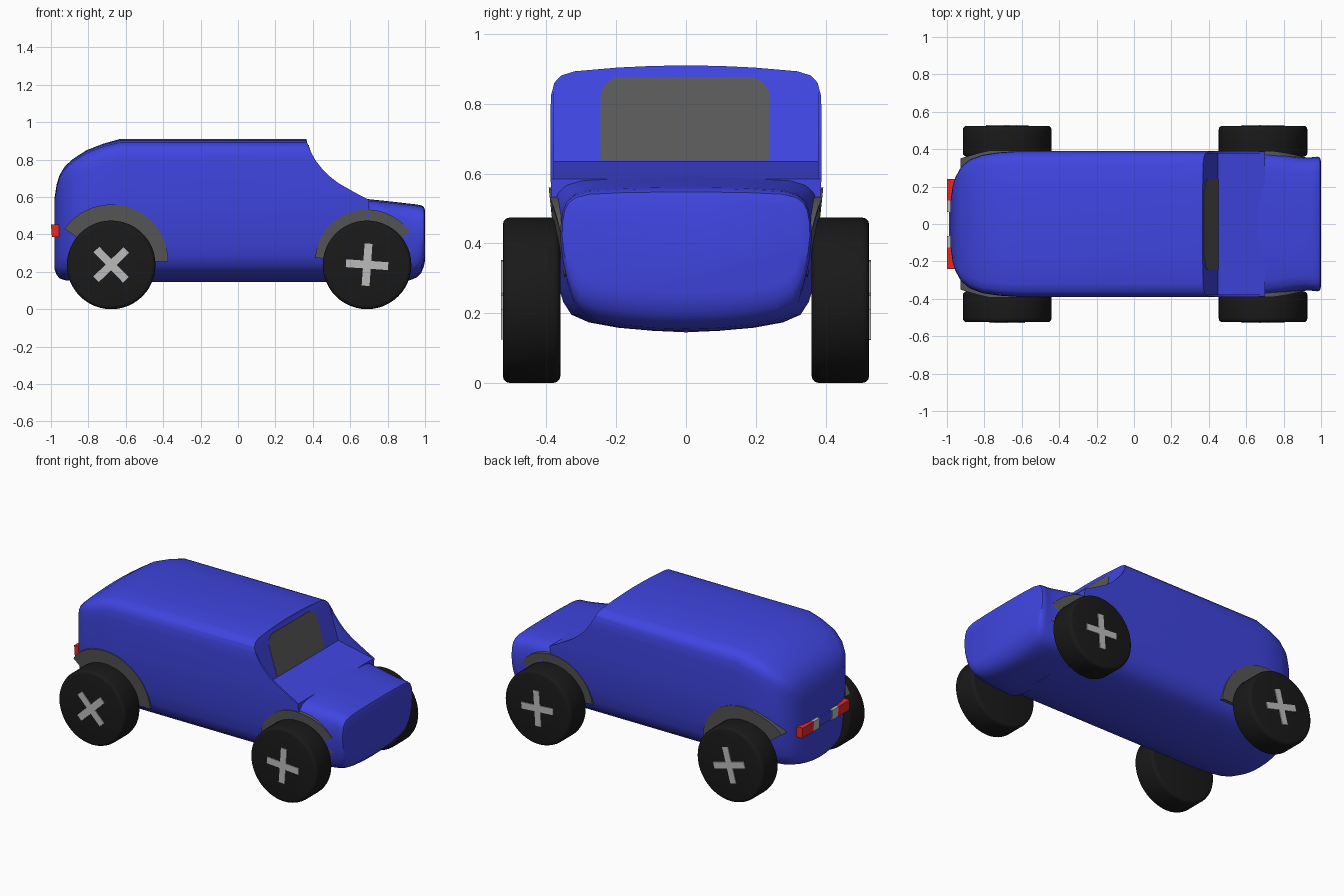
import bpy, bmesh, math
from mathutils import Matrix

if "Cube" in bpy.data.objects:
    bpy.data.objects.remove(bpy.data.objects["Cube"])


def material(name, rgb):
    m = bpy.data.materials.new(name)
    m.diffuse_color = (*rgb, 1)
    m.use_nodes = True
    m.node_tree.nodes["Principled BSDF"].inputs["Base Color"].default_value = m.diffuse_color
    return m


BLUE = material("blue_paint", (0.05, 0.06, 0.75))
BLACK = material("black_rubber", (0.01, 0.01, 0.01))
RED = material("red_lens", (0.8, 0.02, 0.02))
DARK = material("dark_grey", (0.1, 0.1, 0.1))
SILVER = material("light_grey", (0.5, 0.5, 0.5))


def finish(name, bm, mat, smooth=None):
    bmesh.ops.recalc_face_normals(bm, faces=bm.faces)
    me = bpy.data.meshes.new(name)
    bm.to_mesh(me)
    bm.free()
    ob = bpy.data.objects.new(name, me)
    bpy.context.collection.objects.link(ob)
    if mat:
        me.materials.append(mat)
    if smooth:
        shade(ob, smooth)
    return ob


def shade(ob, angle):
    bpy.ops.object.select_all(action='DESELECT')
    bpy.context.view_layer.objects.active = ob
    ob.select_set(True)
    bpy.ops.object.shade_smooth_by_angle(angle=math.radians(angle))


def prism(name, pts, y0, y1, mat=None):
    """Extrude an (x, z) outline along y."""
    bm = bmesh.new()
    f = bm.faces.new([bm.verts.new((x, y0, z)) for x, z in pts])
    r = bmesh.ops.extrude_face_region(bm, geom=[f])
    vs = [v for v in r['geom'] if isinstance(v, bmesh.types.BMVert)]
    bmesh.ops.translate(bm, verts=vs, vec=(0, y1 - y0, 0))
    return finish(name, bm, mat)


# Half cross-sections: (fraction of half width, fraction of height)
LOWER = [(0, 0), (0.25, 0.006), (0.5, 0.025), (0.72, 0.06), (0.85, 0.11), (0.91, 0.19),
         (0.95, 0.3), (0.985, 0.45), (1, 0.6)]
CABIN_HALF = LOWER + [(1, 0.82), (0.993, 0.89), (0.97, 0.935), (0.92, 0.962), (0.82, 0.978),
                      (0.5, 0.992), (0.25, 0.998), (0, 1)]
NOSE_HALF = LOWER + [(0.997, 0.72), (0.98, 0.83), (0.95, 0.9), (0.89, 0.95), (0.78, 0.98),
                     (0.5, 0.995), (0.25, 0.999), (0, 1)]


def loft(name, half, sections):
    """Skin sections of (x, half width, bottom, top)."""
    loop = half + [(-y, t) for y, t in half[-2:0:-1]]
    bm = bmesh.new()
    rings = [[bm.verts.new((x, y * w, lo + t * (hi - lo))) for y, t in loop]
             for x, w, lo, hi in sections]
    n = len(loop)
    for a, b in zip(rings, rings[1:]):
        for i in range(n):
            bm.faces.new((a[i], a[(i + 1) % n], b[(i + 1) % n], b[i]))
    bm.faces.new(rings[0])
    bm.faces.new(rings[-1])
    return finish(name, bm, BLUE)


# Cabin, with rounded tail
cabin = loft("cabin", CABIN_HALF, [
    (-0.98, 0.13, 0.21, 0.60), (-0.97, 0.20, 0.185, 0.665), (-0.955, 0.25, 0.165, 0.715),
    (-0.925, 0.305, 0.155, 0.765), (-0.88, 0.343, 0.15, 0.805), (-0.81, 0.37, 0.148, 0.85),
    (-0.72, 0.383, 0.146, 0.885), (-0.63, 0.389, 0.145, 0.91), (0.70, 0.389, 0.145, 0.91)])

# Cutters: swept front pillars, then the recessed windscreen and cowl
pillar_cut = prism("pillar_cutter", [
    (0.362, 0.93), (0.37, 0.89), (0.39, 0.84), (0.415, 0.795), (0.45, 0.75), (0.49, 0.71),
    (0.54, 0.672), (0.6, 0.638), (0.65, 0.610), (0.70, 0.585), (0.8, 0.57), (0.8, 1.1),
    (0.362, 1.1)], -0.5, 0.5)
recess_cut = prism("recess_cutter", [
    (0.36, 0.93), (0.45, 0.635), (0.7, 0.585), (0.8, 0.57), (0.8, 1.1), (0.36, 1.1)],
    -0.378, 0.378)
for cutter in (pillar_cut, recess_cut):
    mod = cabin.modifiers.new("cut", 'BOOLEAN')
    mod.operation = 'DIFFERENCE'
    mod.solver = 'EXACT'
    mod.object = cutter
    bpy.context.view_layer.objects.active = cabin
    bpy.ops.object.modifier_apply(modifier=mod.name)
    bpy.data.objects.remove(cutter)
shade(cabin, 35)

# Nose and hood
nose = loft("nose", NOSE_HALF, [
    (0.66, 0.386, 0.147, 0.593), (0.70, 0.386, 0.147, 0.588), (0.78, 0.376, 0.147, 0.58),
    (0.86, 0.362, 0.148, 0.571), (0.92, 0.355, 0.155, 0.564), (0.955, 0.357, 0.17, 0.56),
    (0.98, 0.36, 0.195, 0.555), (0.994, 0.355, 0.23, 0.547), (1.0, 0.335, 0.26, 0.53)])
shade(nose, 40)

# Windscreen: rounded top corners, laid on the sloped recess
bm = bmesh.new()
outline = [(-0.245, 0.638), (0.24, 0.638)]
for cy, a0 in ((0.18, 0), (-0.185, 90)):
    for i in range(7):
        a = math.radians(a0 + i * 15)
        outline.append((cy + 0.06 * math.cos(a), 0.817 + 0.06 * math.sin(a)))
slope = lambda z: 0.36 + (0.93 - z) * 0.09 / 0.295
f = bm.faces.new([bm.verts.new((slope(z) - 0.01, y, z)) for y, z in outline])
r = bmesh.ops.extrude_face_region(bm, geom=[f])
bmesh.ops.translate(bm, verts=[v for v in r['geom'] if isinstance(v, bmesh.types.BMVert)],
                    vec=(0.012, 0, 0))
finish("windscreen", bm, DARK)


def arc(cx, cz, r, a0, a1, n=20):
    return [(cx + r * math.cos(math.radians(a0 + (a1 - a0) * i / n)),
             cz + r * math.sin(math.radians(a0 + (a1 - a0) * i / n))) for i in range(n + 1)]


def wheel(name, x, side):
    bm = bmesh.new()
    bmesh.ops.create_cone(bm, cap_ends=True, segments=48, radius1=0.237, radius2=0.237,
                          depth=0.165)
    rims = [e for e in bm.edges if abs(e.verts[0].co.z - e.verts[1].co.z) < 1e-4]
    bmesh.ops.bevel(bm, geom=rims, offset=0.02, segments=3, profile=0.5, affect='EDGES')
    bmesh.ops.transform(bm, verts=bm.verts, matrix=Matrix.Translation((x, side * 0.4425, 0.237))
                        @ Matrix.Rotation(math.pi / 2, 4, 'X'))
    finish(name, bm, BLACK, 50)


def hub_cross(name, x, side, angle):
    a, b = 0.113, 0.021
    pts = [(a, -b), (a, b), (b, b), (b, a), (-b, a), (-b, b), (-a, b), (-a, -b),
           (-b, -b), (-b, -a), (b, -a), (b, -b)]
    c, s = math.cos(math.radians(angle)), math.sin(math.radians(angle))
    prism(name, [(x + c * u - s * v, 0.238 + s * u + c * v) for u, v in pts],
          side * 0.51, side * 0.53, SILVER)


def arch(name, x, r, a0, a1, side):
    """Half ring whose outer face follows the curve of the body side."""
    ring = arc(x, 0.255, r, a0, a1) + arc(x, 0.255, 0.2, a1, a0)
    ob = prism(name, ring, side * 0.25, side * 0.4, DARK)
    for v in ob.data.vertices:
        if abs(v.co.y) > 0.3:
            y = 0.362 + 0.105 * (v.co.z - 0.26)
            y -= 0.13 * max(0, v.co.x - 0.75) + 0.2 * max(0, -0.78 - v.co.x)
            v.co.y = side * y


# Wheels, hub crosses and wheel arches
for label, x, r, a0, a1, turns in (("rear", -0.678, 0.305, 0, 145, (44, -15)),
                                   ("front", 0.69, 0.278, 14, 176, (-4, -4))):
    for lr, side, turn in (("near", -1, turns[0]), ("far", 1, turns[1])):
        wheel(f"{label}_wheel_{lr}", x, side)
        hub_cross(f"{label}_hub_cross_{lr}", x, side, turn)
        arch(f"{label}_arch_{lr}", x, r, a0, a1, side)

# Tail light bar
prism("light_bar_centre", [(-0.99, 0.392), (-0.95, 0.392), (-0.95, 0.448), (-0.99, 0.448)],
      -0.065, 0.065, BLUE)
lens = [(-0.995, 0.385), (-0.945, 0.385), (-0.942, 0.452), (-1.0, 0.452)]
for lr, side in (("near", -1), ("far", 1)):
    prism(f"reverse_light_{lr}", lens, side * 0.065, side * 0.125, SILVER)
    prism(f"tail_light_{lr}", lens, side * 0.125, side * 0.24, RED)
